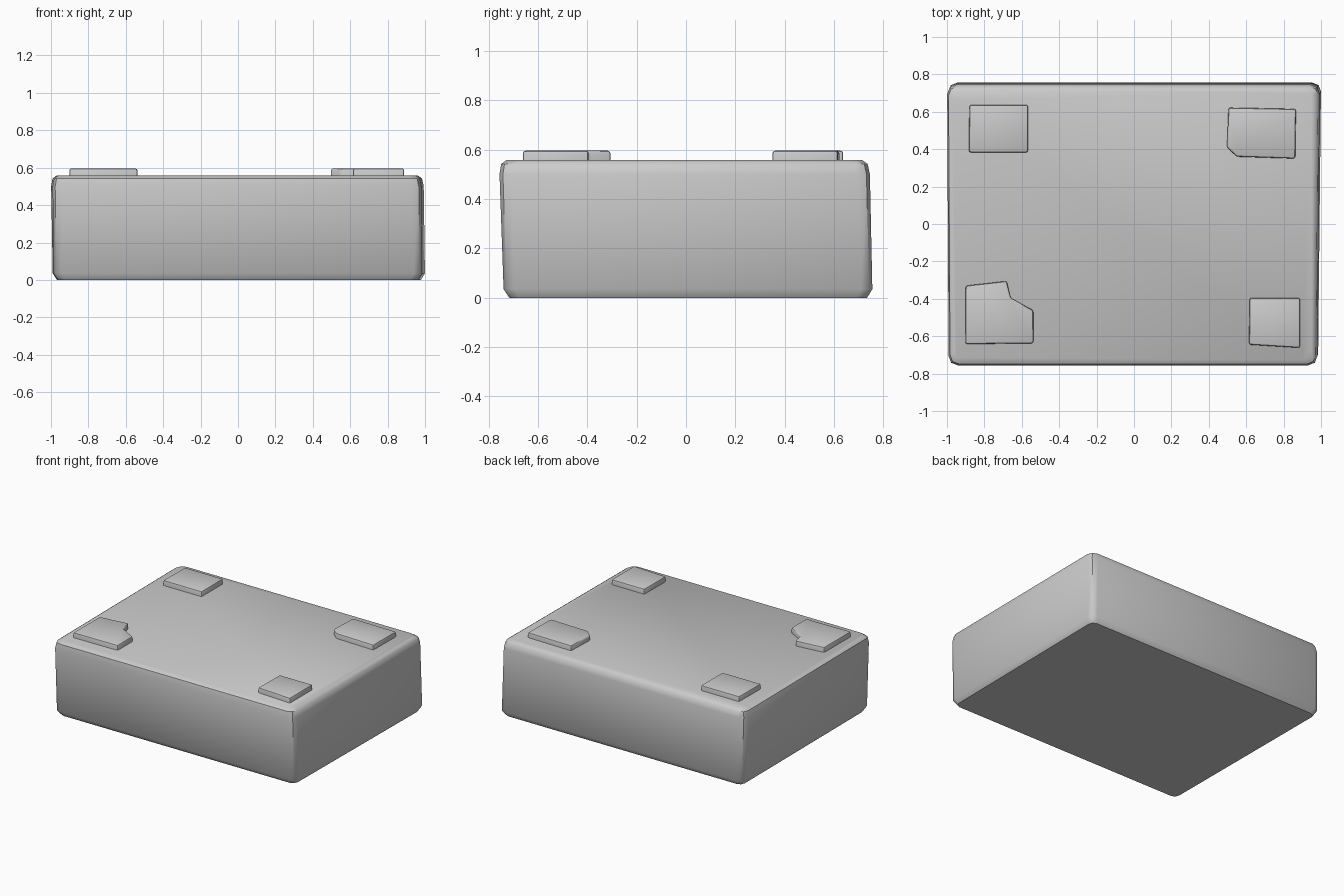
import bpy, bmesh

if "Cube" in bpy.data.objects:
    bpy.data.objects.remove(bpy.data.objects["Cube"])


def finish(bm, name, angle):
    bmesh.ops.recalc_face_normals(bm, faces=bm.faces[:])
    mesh = bpy.data.meshes.new(name)
    bm.to_mesh(mesh)
    bm.free()
    ob = bpy.data.objects.new(name, mesh)
    bpy.context.collection.objects.link(ob)
    bpy.ops.object.select_all(action='DESELECT')
    ob.select_set(True)
    bpy.context.view_layer.objects.active = ob
    bpy.ops.object.shade_smooth_by_angle(angle=angle)
    return ob


def lerp(a, b, t):
    return a + (b - a) * t


# Body: slightly skewed block, stacked outlines with clipped corners
def outline(z, inset, cut):
    t = z / 0.56
    # left/right x at front and back, front/back y, leaning with height
    lf, lb = lerp(-0.985, -0.992, t), lerp(-0.99, -1.0, t)
    rf, rb = lerp(0.985, 0.98, t), lerp(1.0, 0.992, t)
    f, b = lerp(-0.738, -0.758, t), lerp(0.756, 0.744, t)
    i, c, m = inset, cut, cut * 0.28
    pts = []
    for x, y, sx, sy in ((lf, f, 1, 1), (rf, f, -1, 1), (rb, b, -1, -1), (lb, b, 1, -1)):
        x, y = x + sx * i, y + sy * i
        corner = [(x, y + sy * c), (x + sx * m, y + sy * m), (x + sx * c, y)]
        pts += corner if sx == sy else corner[::-1]
    return pts


bm = bmesh.new()
rings = []
for z, inset, cut in ((0, 0.022, 0.04), (0.035, 0, 0.045), (0.50, 0, 0.05),
                      (0.542, 0.008, 0.05), (0.558, 0.03, 0.05)):
    ring = [bm.verts.new((x, y, z)) for x, y in outline(z, inset, cut)]
    if rings:
        for k in range(len(ring)):
            n = (k + 1) % len(ring)
            bm.faces.new((rings[-1][k], rings[-1][n], ring[n], ring[k]))
    rings.append(ring)
bm.faces.new(rings[0][::-1])
bm.faces.new(rings[-1])
finish(bm, "stone_block", 0.75)


# Raised plates near each corner of the top
def plate(name, pts, bottom=0.545, top=0.596):
    bm = bmesh.new()
    face = bm.faces.new([bm.verts.new((x, y, bottom)) for x, y in pts])
    ext = bmesh.ops.extrude_face_region(bm, geom=[face])
    up = [v for v in ext["geom"] if isinstance(v, bmesh.types.BMVert)]
    bmesh.ops.translate(bm, vec=(0, 0, top - bottom), verts=up)
    edges = [e for e in bm.edges if any(v.co.z > 0.57 for v in e.verts)]
    bmesh.ops.bevel(bm, geom=edges, offset=0.011, segments=2, profile=0.5,
                    affect='EDGES', clamp_overlap=True)
    finish(bm, name, 0.7)


plate("back_left_plate", [(-0.883, 0.383), (-0.566, 0.383), (-0.566, 0.637), (-0.88, 0.637)])
plate("back_right_plate", [(0.497, 0.41), (0.55, 0.36), (0.862, 0.35),
                           (0.866, 0.615), (0.505, 0.622)])
plate("front_left_plate", [(-0.902, -0.642), (-0.538, -0.638), (-0.538, -0.462),
                           (-0.66, -0.395), (-0.68, -0.305), (-0.9, -0.33)])
plate("front_right_plate", [(0.615, -0.645), (0.888, -0.662), (0.888, -0.395), (0.618, -0.395)])
